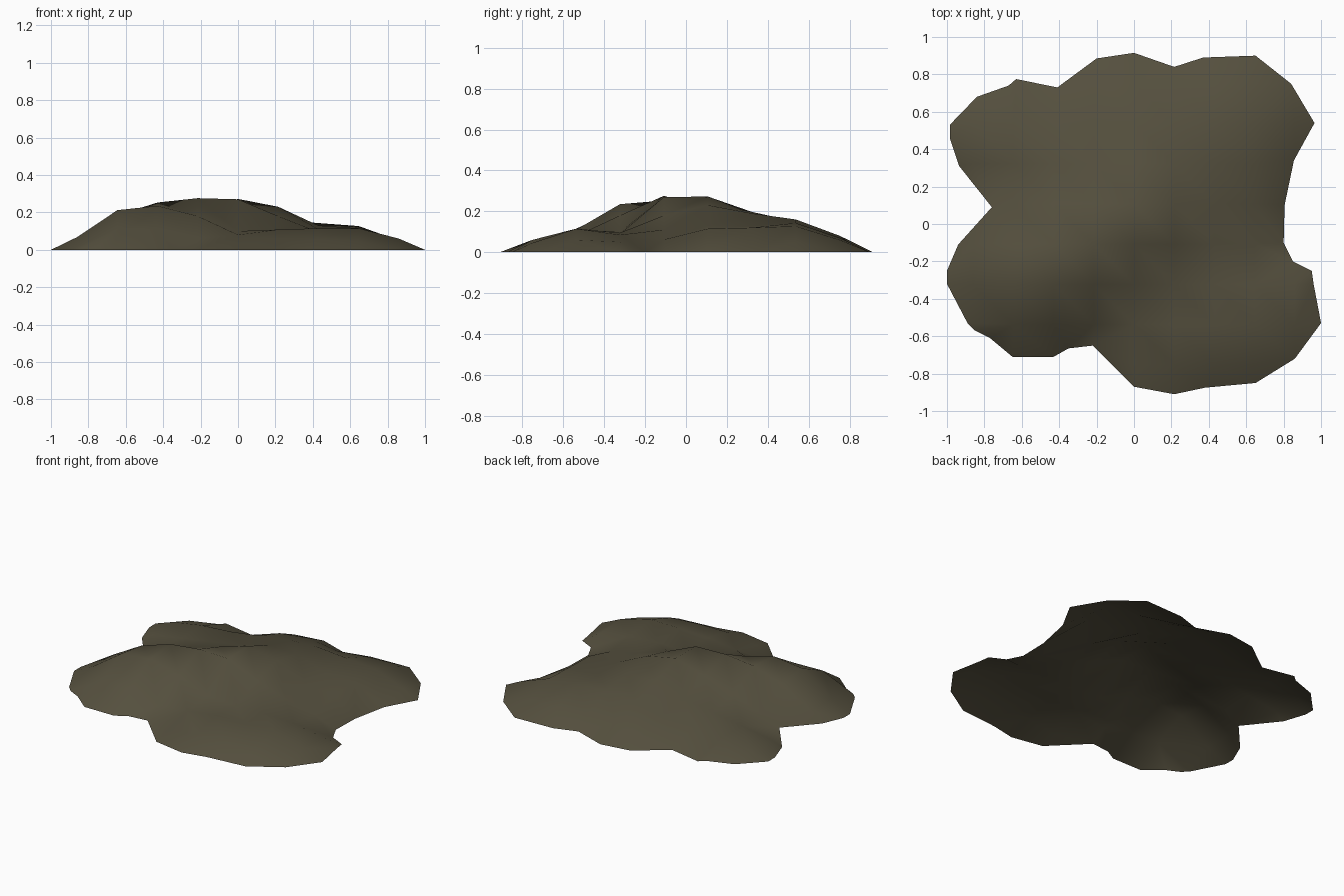
import bpy
import bmesh
from mathutils import Vector
from mathutils.geometry import delaunay_2d_cdt

if "Cube" in bpy.data.objects:
    bpy.data.objects.remove(bpy.data.objects["Cube"])

# Ground outline of the mound, counter-clockwise, lying on z = 0
OUTLINE = [
    (-1, -.25), (-1, -.32), (-.89, -.53), (-.85, -.57), (-.77, -.61), (-.65, -.71),
    (-.43, -.71), (-.35, -.665), (-.22, -.65), (0, -.87), (.215, -.91), (.38, -.875),
    (.65, -.85), (.86, -.72), (1, -.53), (.96, -.32), (.95, -.25), (.85, -.2),
    (.8, -.1), (.805, .1), (.855, .34), (.965, .54), (.84, .75), (.65, .9),
    (.37, .89), (.215, .84), (0, .915), (-.2, .885), (-.41, .73), (-.63, .775),
    (-.67, .74), (-.84, .68), (-.985, .53), (-.985, .46), (-.935, .31), (-.76, .09),
    (-.94, -.11),
]

# Sculpted heights in hundredths on a regular grid (0 = no point there)
STEP = 0.215
HEIGHTS = [
    [0, 0, 0, 0, 3, 6, 6, 4.5, 0],
    [0, 11.5, 11, 6, 8, 10.8, 11.5, 11.5, 6],
    [6.8, 21.2, 23.5, 18, 10, 9, 9.5, 8.5, 5],
    [6.5, 18.5, 25.3, 27.6, 27, 18, 11, 6.2, 0],
    [0, 6, 14.5, 21, 27.2, 23, 13, 11.5, 0],
    [3.5, 7, 10.5, 14, 19.7, 19, 12.7, 12, 0],
    [4, 7.5, 9, 12, 15, 16, 14.3, 12.7, 5],
    [0, 0, 0, 5.5, 8, 5, 7, 6, 0],
]

points = [Vector((x, y)) for x, y in OUTLINE]
heights = [0.0] * len(points)
for row, values in enumerate(HEIGHTS):
    for col, h in enumerate(values):
        if h:
            points.append(Vector(((col - 4) * STEP, (row - 3.5) * STEP)))
            heights.append(h / 100)

# Triangulate the open shell inside the outline
n = len(OUTLINE)
edges = [(i, (i + 1) % n) for i in range(n)]
verts, _, faces, origin, _, _ = delaunay_2d_cdt(points, edges, [], 1, 1e-5)

bm = bmesh.new()
bverts = [bm.verts.new((v.x, v.y, heights[o[0]] if o else 0.0))
          for v, o in zip(verts, origin)]
for f in faces:
    bm.faces.new([bverts[i] for i in f])
bm.normal_update()
for f in bm.faces:
    if f.normal.z < 0:
        f.normal_flip()
    f.smooth = True
loose = [v for v in bm.verts if not v.link_faces]
bmesh.ops.delete(bm, geom=loose, context='VERTS')

mesh = bpy.data.meshes.new("dirt_mound")
bm.to_mesh(mesh)
bm.free()

# Single earthy colour
earth = bpy.data.materials.new("earth_brown")
earth.diffuse_color = (0.09, 0.079, 0.048, 1)
earth.use_nodes = True
earth.node_tree.nodes["Principled BSDF"].inputs["Base Color"].default_value = earth.diffuse_color
mesh.materials.append(earth)

mound = bpy.data.objects.new("dirt_mound", mesh)
bpy.context.collection.objects.link(mound)
